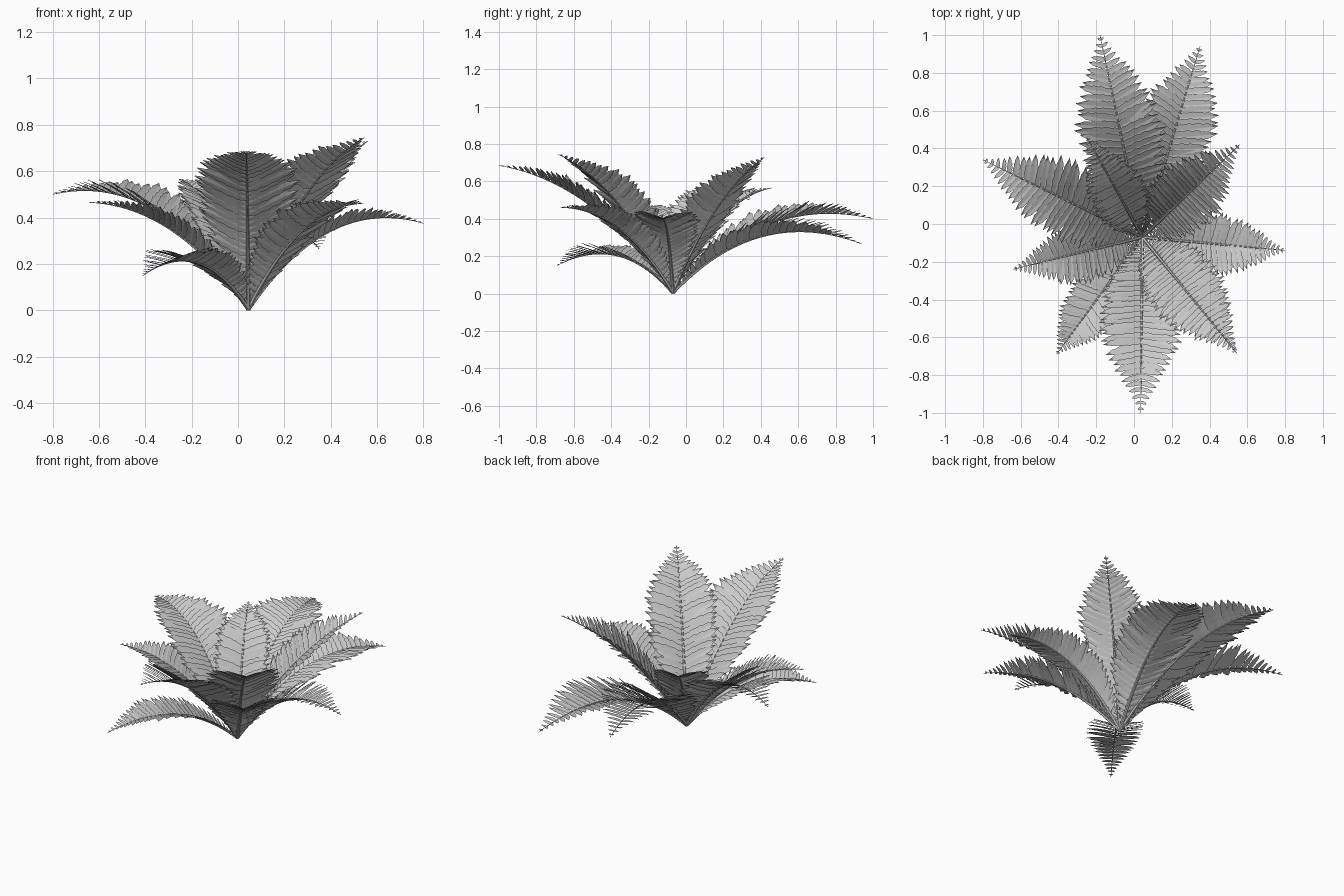
import bpy, math, random
from mathutils import Vector

if "Cube" in bpy.data.objects:
    bpy.data.objects.remove(bpy.data.objects["Cube"])

random.seed(4)
ROOT = Vector((0.045, -0.07, 0.005))
UP = Vector((0, 0, 1))

# Each frond: tip x, y, z and height of the arch's control point
FRONDS = [
    (-0.18, 1.00, 0.40, 0.54), (0.35, 0.94, 0.265, 0.48),
    (0.56, 0.42, 0.73, 0.54), (0.80, -0.14, 0.375, 0.50),
    (0.545, -0.685, 0.745, 0.59), (0.54, -0.67, 0.46, 0.46),
    (0.035, -1.00, 0.685, 0.60), (-0.41, -0.69, 0.15, 0.33),
    (-0.64, -0.24, 0.465, 0.45), (-0.80, 0.34, 0.50, 0.61),
    (-0.25, 0.46, 0.565, 0.51)]

# Relative leaflet length along a frond
PROFILE = [(0, 0.05), (0.05, 0.15), (0.1, 0.32), (0.2, 0.64), (0.35, 0.92), (0.5, 1),
           (0.6, 0.97), (0.7, 0.8), (0.8, 0.54), (0.9, 0.26), (0.97, 0.09), (1, 0.03)]
# Leaflet outline: position along it, half width (alternating for the lobed edge)
LEAF = [(0, 0.55), (0.14, 1.0), (0.22, 0.88), (0.36, 1.05), (0.44, 0.86), (0.58, 0.92),
        (0.66, 0.68), (0.78, 0.68), (0.86, 0.4), (1.0, 0.03)]
PAIRS = 32


def profile(s):
    for (a, u), (b, v) in zip(PROFILE, PROFILE[1:]):
        if s <= b:
            return u + (v - u) * (s - a) / (b - a)
    return 0.03


def arch(tip, height):
    """Evenly spaced points on the arching midrib, and its length."""
    mid = ROOT.lerp(tip, 0.45)
    mid.z = height
    raw = [ROOT * (1 - t) ** 2 + mid * 2 * t * (1 - t) + tip * t * t
           for t in [i / 200 for i in range(201)]]
    cum = [0]
    for a, b in zip(raw, raw[1:]):
        cum.append(cum[-1] + (b - a).length)

    def at(s):
        d = max(0, min(1, s)) * cum[-1]
        i = next((k for k in range(200) if cum[k + 1] >= d), 199)
        return raw[i].lerp(raw[i + 1], (d - cum[i]) / (cum[i + 1] - cum[i]))
    return at, cum[-1]


def frame(at, s):
    t = (at(s + 0.01) - at(s - 0.01)).normalized()
    side = t.cross(UP).normalized()
    return t, side, side.cross(t)


def add_leaflet(verts, faces, p, t, side, n, sign, length, width):
    vee = math.radians(20 + random.uniform(-3, 3))
    sweep = math.radians(19 + random.uniform(-3, 3))
    d = (side * sign * math.cos(vee) + n * math.sin(vee)) * math.cos(sweep) + t * math.sin(sweep)
    w = (t - d * t.dot(d)).normalized()
    up = n - d * n.dot(d) - w * n.dot(w)
    up.normalize()
    w = (w + up * 0.22).normalized()          # shingled tilt
    base = len(verts)
    for u, hw in LEAF:
        c = p + d * (u * length) - up * (0.06 * length * u * u) + t * (0.05 * length * u * u)
        verts.extend([c - w * hw * width, c - up * 0.1 * width, c + w * hw * width])
    for i in range(len(LEAF) - 1):
        a = base + 3 * i
        faces.extend([(a, a + 1, a + 4, a + 3), (a + 1, a + 2, a + 5, a + 4)])


def add_midrib(verts, faces, at, rings=24, sides=6):
    base = len(verts)
    for i in range(rings + 1):
        s = i / rings
        t, side, n = frame(at, s)
        r = 0.0085 * (1 - s) + 0.0015
        for k in range(sides):
            a = 2 * math.pi * k / sides
            verts.append(at(s) + side * r * math.cos(a) + n * r * math.sin(a))
    for i in range(rings):
        for k in range(sides):
            a, b = base + i * sides + k, base + i * sides + (k + 1) % sides
            faces.append((a, b, b + sides, a + sides))
    faces.append(tuple(range(base + sides - 1, base - 1, -1)))
    faces.append(tuple(range(base + rings * sides, base + (rings + 1) * sides)))


def make_object(name, verts, faces):
    me = bpy.data.meshes.new(name)
    me.from_pydata([tuple(v) for v in verts], [], faces)
    ob = bpy.data.objects.new(name, me)
    bpy.context.collection.objects.link(ob)


# Fronds, each with a midrib and two rows of leaflets
for i, (x, y, z, h) in enumerate(FRONDS, 1):
    at, size = arch(Vector((x, y, z)), h)
    verts, faces = [], []
    add_midrib(verts, faces, at)
    make_object(f"midrib_{i}", verts, faces)
    verts, faces = [], []
    for k in range(PAIRS):
        s = 0.05 + 0.93 * k / (PAIRS - 1)
        t, side, n = frame(at, s)
        for sign in (-1, 1):
            length = 0.205 * size * profile(s) * random.uniform(0.94, 1.05)
            add_leaflet(verts, faces, at(s), t, side, n, sign,
                        length, 0.115 * length + 0.004 * size)
    make_object(f"leaflets_{i}", verts, faces)
